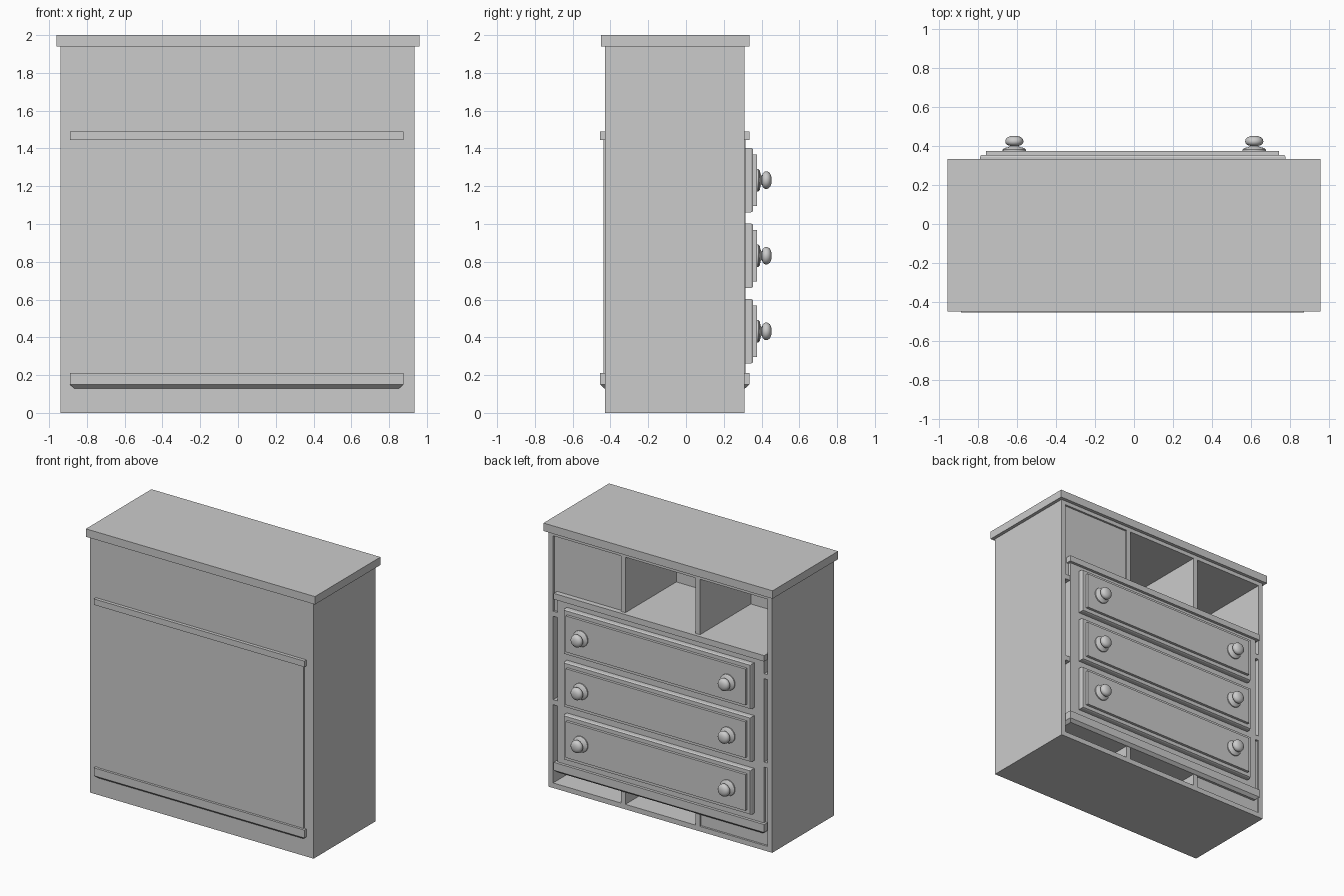
import bpy, bmesh, math
from mathutils import Matrix

if "Cube" in bpy.data.objects:
    bpy.data.objects.remove(bpy.data.objects["Cube"])


def finish(name, bm, smooth=False):
    bmesh.ops.recalc_face_normals(bm, faces=bm.faces)
    me = bpy.data.meshes.new(name)
    bm.to_mesh(me)
    bm.free()
    ob = bpy.data.objects.new(name, me)
    bpy.context.collection.objects.link(ob)
    if smooth:
        bpy.context.view_layer.objects.active = ob
        ob.select_set(True)
        bpy.ops.object.shade_smooth_by_angle(angle=math.radians(40))
        ob.select_set(False)
    return ob


def box(name, x0, x1, y0, y1, z0, z1):
    bm = bmesh.new()
    m = (Matrix.Translation(((x0 + x1) / 2, (y0 + y1) / 2, (z0 + z1) / 2))
         @ Matrix.Diagonal((x1 - x0, y1 - y0, z1 - z0, 1)))
    bmesh.ops.create_cube(bm, size=1, matrix=m)
    return finish(name, bm)


def stack(name, rings, close=True):
    """Skin a series of equal-length point rings and cap both ends."""
    bm = bmesh.new()
    rs = [[bm.verts.new(p) for p in ring] for ring in rings]
    n = len(rs[0])
    for a, b in zip(rs, rs[1:]):
        for i in range(n):
            j = (i + 1) % n
            bm.faces.new((a[i], a[j], b[j], b[i]))
    bm.faces.new(rs[0])
    bm.faces.new(rs[-1])
    return bm


def rect_xy(z, inset):
    x0, x1, y0, y1 = -0.89 + inset, 0.875 - inset, -0.455 + inset, 0.335 - inset
    return [(x0, y0, z), (x1, y0, z), (x1, y1, z), (x0, y1, z)]


def rect_xz(y, cz, hx, hz, cx=-0.007):
    return [(cx - hx, y, cz - hz), (cx + hx, y, cz - hz),
            (cx + hx, y, cz + hz), (cx - hx, y, cz + hz)]


# Outer cabinet: front wall, sides, floor and top slab
L, R, F, B, T = -0.94, 0.935, -0.43, 0.31, 0.038
box("front_wall", L, R, F, -0.30, 0, 1.94)
box("left_side", L, L + T, -0.30, B, 0, 1.94)
box("right_side", R - T, R, -0.30, B, 0, 1.94)
box("floor_board", L + T, R - T, -0.30, B, 0, T)
box("top_rail", L + T, R - T, -0.30, B, 1.91, 1.94)
box("top_slab", -0.96, 0.96, -0.45, 0.335, 1.94, 2.0)

# Three by three grid of dividers and shelves
for i, x in enumerate((-0.315, 0.31)):
    box(f"divider_{i}", x - T / 2, x + T / 2, -0.30, B, T, 1.91)
for i, z in enumerate((0.65, 1.32)):
    box(f"shelf_{i}", L + T, R - T, -0.30, B, z - T / 2, z + T / 2)

# Two closed cells with recessed panels
box("upper_cell_panel", 0.329, R - T, B - 0.05, B - 0.015, 1.339, 1.91)
box("lower_cell_panel", L + T, -0.334, B - 0.05, B - 0.015, T, 0.631)

# Chest standing through the cabinet, with top and bottom mouldings
box("chest_body", -0.872, 0.857, -0.437, 0.314, 0.21, 1.445)
box("chest_top", -0.89, 0.875, -0.455, 0.335, 1.445, 1.49)
finish("chest_base", stack("chest_base", [
    rect_xy(0.13, 0.022), rect_xy(0.15, 0), rect_xy(0.21, 0)]))

# Drawers with raised fields and turned knobs
KNOB = [(0.06, 0.37), (0.06, 0.383), (0.05, 0.391), (0.03, 0.395), (0.022, 0.402),
        (0.036, 0.406), (0.044, 0.414), (0.047, 0.424), (0.044, 0.436),
        (0.036, 0.445), (0.022, 0.451), (0.008, 0.453)]
SEG = 24
for i, z in enumerate((0.432, 0.832, 1.232)):
    finish(f"drawer_front_{i}", stack("d", [
        rect_xz(0.31, z, 0.785, 0.17), rect_xz(0.345, z, 0.785, 0.17),
        rect_xz(0.355, z, 0.78, 0.165)]))
    finish(f"drawer_field_{i}", stack("d", [
        rect_xz(0.354, z, 0.753, 0.137), rect_xz(0.375, z, 0.753, 0.137)]))
    for side, x in (("left", -0.615), ("right", 0.618)):
        rings = [[(x + r * math.cos(2 * math.pi * k / SEG), y,
                   z + r * math.sin(2 * math.pi * k / SEG)) for k in range(SEG)]
                 for r, y in KNOB]
        finish(f"knob_{side}_{i}", stack("k", rings), smooth=True)
